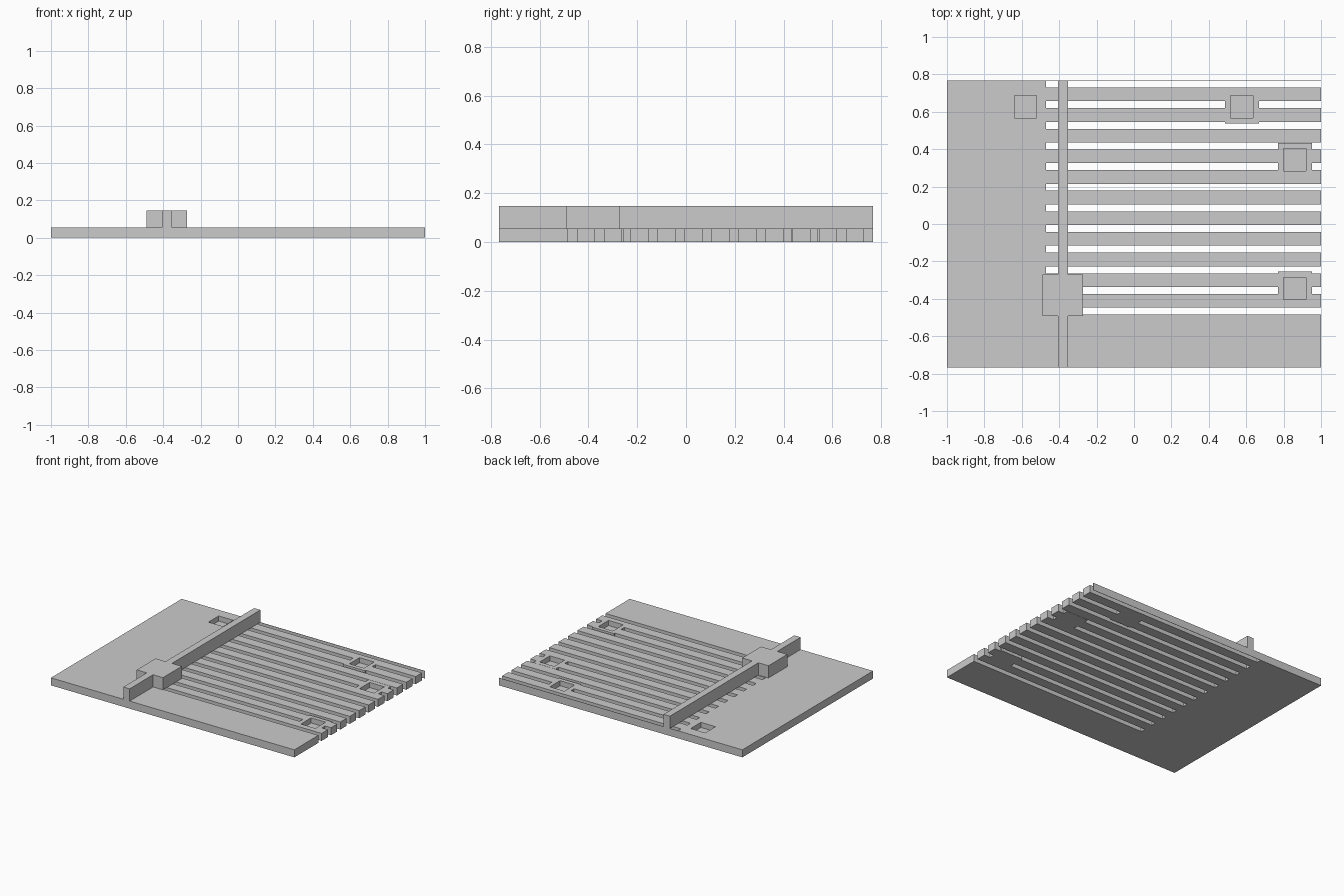
import bpy, bmesh, math

if "Cube" in bpy.data.objects:
    bpy.data.objects.remove(bpy.data.objects["Cube"])

TOP, FLOOR, RIDGE = 0.056, 0.018, 0.147
HX, HY = 1.0, 0.767
PITCH, GAP, SLOT_X = 0.1104, 0.037, -0.47

grey = bpy.data.materials.new("plain grey")
grey.diffuse_color = (0.6, 0.6, 0.6, 1)
grey.use_nodes = True
grey.node_tree.nodes["Principled BSDF"].inputs["Base Color"].default_value = grey.diffuse_color

# slots run along x and open at the right edge
slots = [(0.73 - PITCH * k, 0.73 - PITCH * k + GAP) for k in range(12)]
slots[0] = (0.73, HY - 0.002)          # leaves a thin wall at the back
# square blind sockets, each on a solid pad
sockets = [(-0.58, 0.628), (0.577, 0.628), (0.86, 0.343), (0.86, -0.345)]
PAD, HOLE = 0.091, 0.06


def near(x, y, r):
    return any(abs(x - a) < r and abs(y - b) < r for a, b in sockets)


def height(x, y):
    """Surface height of the base plate at a point."""
    if abs(x) > HX or abs(y) > HY:
        return 0
    if near(x, y, HOLE):
        return FLOOR
    if x > SLOT_X and any(a < y < b for a, b in slots) and not near(x, y, PAD):
        return 0
    return TOP


def finish(bm, name):
    bmesh.ops.remove_doubles(bm, verts=bm.verts, dist=1e-5)
    bmesh.ops.dissolve_limit(bm, angle_limit=0.01, verts=bm.verts, edges=bm.edges)
    bmesh.ops.recalc_face_normals(bm, faces=bm.faces)
    me = bpy.data.meshes.new(name)
    bm.to_mesh(me)
    bm.free()
    me.materials.append(grey)
    ob = bpy.data.objects.new(name, me)
    bpy.context.collection.objects.link(ob)
    return ob


def prism(name, outline, z0, z1):
    bm = bmesh.new()
    f = bm.faces.new([bm.verts.new((x, y, z0)) for x, y in outline])
    r = bmesh.ops.extrude_face_region(bm, geom=[f])
    vs = [v for v in r["geom"] if isinstance(v, bmesh.types.BMVert)]
    bmesh.ops.translate(bm, verts=vs, vec=(0, 0, z1 - z0))
    return finish(bm, name)


# base plate: stepped surface over the cells between all feature edges
def breaks(half, extra, axis):
    vals = {-half, half, *extra}
    for s in sockets:
        for r in (PAD, HOLE):
            vals |= {s[axis] - r, s[axis] + r}
    return sorted({round(v, 4) for v in vals if abs(v) <= half})


xs = breaks(HX, [SLOT_X], 0)
ys = breaks(HY, [v for s in slots for v in s], 1)
nx, ny = len(xs) - 1, len(ys) - 1


def cell(i, j):
    if not (0 <= i < nx and 0 <= j < ny):
        return 0
    return height((xs[i] + xs[i + 1]) / 2, (ys[j] + ys[j + 1]) / 2)


bm = bmesh.new()


def quad(*pts):
    bm.faces.new([bm.verts.new(p) for p in pts])


for i in range(nx):
    for j in range(ny):
        h = cell(i, j)
        if h == 0:
            continue
        x0, x1, y0, y1 = xs[i], xs[i + 1], ys[j], ys[j + 1]
        quad((x0, y0, h), (x1, y0, h), (x1, y1, h), (x0, y1, h))
        quad((x0, y1, 0), (x1, y1, 0), (x1, y0, 0), (x0, y0, 0))
        sides = [(1, 0, x1, y0, x1, y1), (-1, 0, x0, y1, x0, y0),
                 (0, 1, x1, y1, x0, y1), (0, -1, x0, y0, x1, y0)]
        for di, dj, ax, ay, bx, by in sides:
            n = cell(i + di, j + dj)
            # split at the socket floor so neighbouring walls share edges
            for lo, hi in ((0, FLOOR), (FLOOR, TOP)):
                if n <= lo and hi <= h:
                    quad((ax, ay, lo), (bx, by, lo), (bx, by, hi), (ax, ay, hi))
finish(bm, "base_plate")

# raised rail with its wider block, one cross-shaped outline
a, b, c, d = -0.488, -0.405, -0.353, -0.272
f, k = -0.492, -0.271
prism("rail_with_block",
      [(b, -HY), (c, -HY), (c, f), (d, f), (d, k), (c, k), (c, HY),
       (b, HY), (b, k), (a, k), (a, f), (b, f)], TOP, RIDGE)
